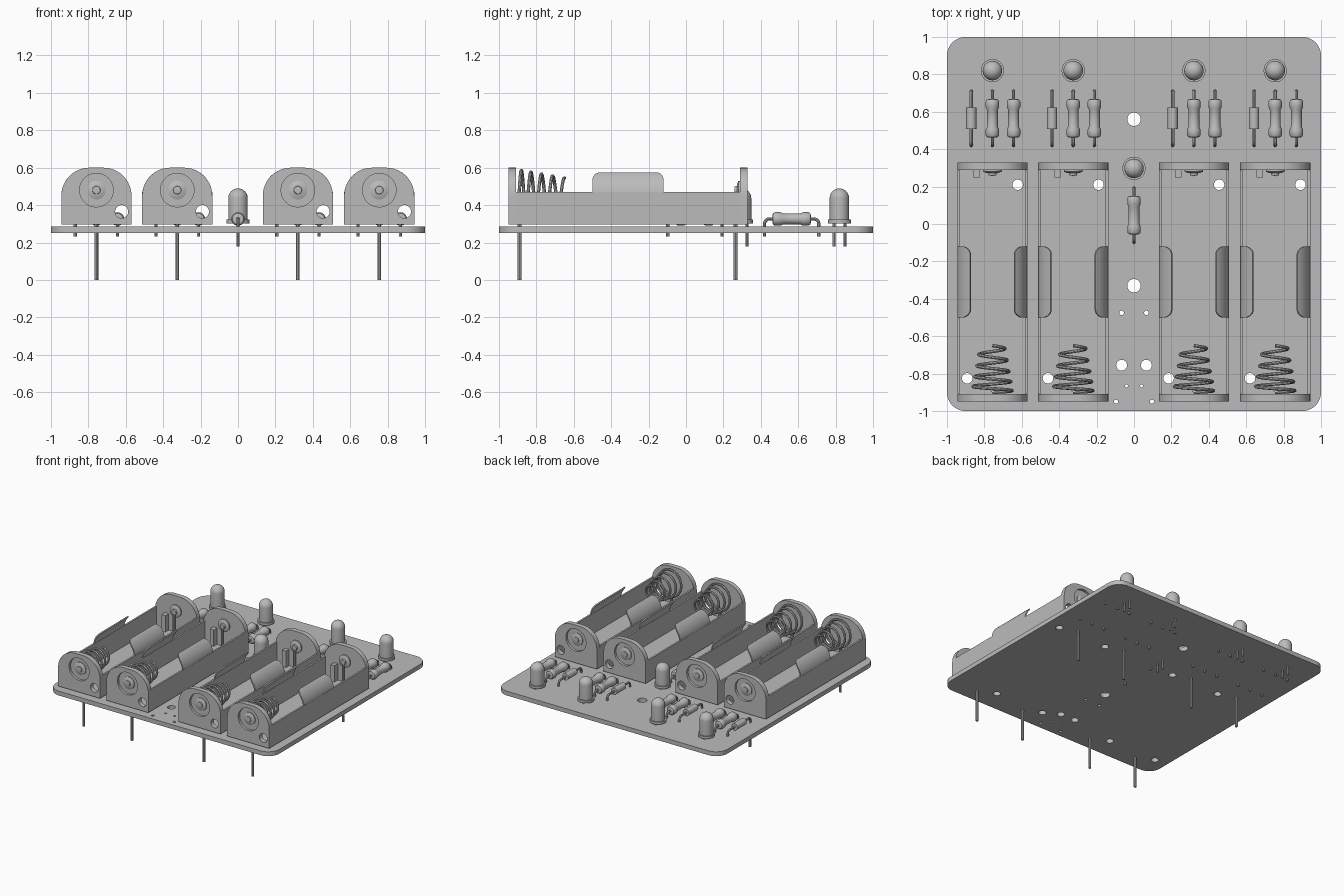
import bpy, bmesh, math
from mathutils import Matrix, Vector

if "Cube" in bpy.data.objects:
    bpy.data.objects.remove(bpy.data.objects["Cube"])

grey = bpy.data.materials.new("plain grey")
grey.use_nodes = True
grey.diffuse_color = (0.5, 0.5, 0.5, 1)
grey.node_tree.nodes["Principled BSDF"].inputs["Base Color"].default_value = (0.5, 0.5, 0.5, 1)

COL = bpy.context.scene.collection
BAYS = (-0.757, -0.325, 0.32, 0.755)   # centre line of each battery bay
HALF, BASE, RIM, AXIS = 0.1875, 0.295, 0.47, 0.48
FRONT, BACK, PLATE = -0.948, 0.328, 0.038
parts = []


def add(name, bm):
    mesh = bpy.data.meshes.new(name)
    bmesh.ops.recalc_face_normals(bm, faces=bm.faces)
    bm.to_mesh(mesh)
    bm.free()
    mesh.materials.append(grey)
    ob = bpy.data.objects.new(name, mesh)
    COL.objects.link(ob)
    parts.append(ob)
    return ob


def bake(ob):
    """Replace an object's data with its evaluated mesh."""
    bpy.context.view_layer.update()
    mesh = bpy.data.meshes.new_from_object(ob.evaluated_get(bpy.context.evaluated_depsgraph_get()))
    new = bpy.data.objects.new(ob.name, mesh)
    name = ob.name
    if ob in parts:
        parts.remove(ob)
    bpy.data.objects.remove(ob)
    new.name = name
    if not mesh.materials:
        mesh.materials.append(grey)
    COL.objects.link(new)
    parts.append(new)
    return new


def box(name, lo, hi):
    bm = bmesh.new()
    lo, hi = Vector(lo), Vector(hi)
    bmesh.ops.create_cube(bm, size=1, matrix=Matrix.Translation((lo + hi) / 2) @ Matrix.Diagonal((*(hi - lo), 1)))
    return add(name, bm)


def prism(name, points, direction):
    """Extrude a closed outline."""
    bm = bmesh.new()
    face = bm.faces.new([bm.verts.new(p) for p in points])
    grown = bmesh.ops.extrude_face_region(bm, geom=[face])["geom"]
    bmesh.ops.translate(bm, verts=[v for v in grown if isinstance(v, bmesh.types.BMVert)], vec=direction)
    return add(name, bm)


def lathe(name, profile, origin, along_y=False, sides=32):
    """Spin (radius, height) pairs round z, or round y."""
    bm = bmesh.new()
    rings = []
    for r, h in profile:
        ring = []
        for i in range(sides):
            a = math.tau * i / sides
            u, v = r * math.cos(a), r * math.sin(a)
            ring.append(bm.verts.new(Vector((u, h, v) if along_y else (u, v, h)) + Vector(origin)))
        rings.append(ring)
    for a, b in zip(rings, rings[1:]):
        for i in range(sides):
            j = (i + 1) % sides
            bm.faces.new((a[i], a[j], b[j], b[i]))
    bm.faces.new(rings[0])
    bm.faces.new(rings[-1])
    return add(name, bm)


def wire(name, points, radius):
    curve = bpy.data.curves.new(name, "CURVE")
    curve.dimensions = "3D"
    curve.bevel_depth, curve.bevel_resolution, curve.use_fill_caps = radius, 2, True
    spline = curve.splines.new("POLY")
    spline.points.add(len(points) - 1)
    for p, co in zip(spline.points, points):
        p.co = (*co, 1)
    ob = bpy.data.objects.new(name, curve)
    COL.objects.link(ob)
    return bake(ob)


def drill(ob, holes, along_y=False):
    """Cut cylinders given as (centre, radius, length)."""
    bm = bmesh.new()
    turn = Matrix.Rotation(math.pi / 2, 4, "X") if along_y else Matrix()
    for centre, r, length in holes:
        bmesh.ops.create_cone(bm, cap_ends=True, segments=32, radius1=r, radius2=r, depth=length,
                              matrix=Matrix.Translation(centre) @ turn)
    cutter = add("cutter", bm)
    parts.remove(cutter)
    cutter.hide_render = True
    mod = ob.modifiers.new("holes", "BOOLEAN")
    mod.operation, mod.solver, mod.object = "DIFFERENCE", "EXACT", cutter
    done = bake(ob)
    bpy.data.objects.remove(cutter)
    return done


def arc(cx, cy, r, start, end, n=12):
    return [(cx + r * math.cos(math.radians(start + (end - start) * i / n)),
             cy + r * math.sin(math.radians(start + (end - start) * i / n))) for i in range(n + 1)]


# Circuit board with rounded corners and drilled holes
outline = (arc(0.9, 0.9, 0.1, 0, 90) + arc(-0.9, 0.9, 0.1, 90, 180)
           + arc(-0.9, -0.9, 0.1, 180, 270) + arc(0.9, -0.9, 0.1, 270, 360))
board = prism("board", [(x, y, 0.25) for x, y in outline], (0, 0, 0.035))
holes = [(0, 0.56, 0.036), (0, -0.33, 0.036)]
for s in (-1, 1):
    holes += [(s * 0.066, -0.755, 0.029), (s * 0.066, -0.475, 0.012),
              (s * 0.04, -0.865, 0.008), (s * 0.096, -0.95, 0.011)]
for c in BAYS:
    holes += [(c + 0.135, 0.21, 0.028), (c - 0.135, -0.825, 0.028)]
drill(board, [((x, y, 0.27), r, 0.2) for x, y, r in holes])


def battery_bay():
    # Floor and side walls
    floor = box("bay_floor", (-HALF, FRONT, BASE), (HALF, BACK, BASE + 0.012))
    drill(floor, [((0.135, 0.21, BASE), 0.028, 0.2), ((-0.135, -0.825, BASE), 0.028, 0.2)])
    for s, side in ((1, "left"), (-1, "right")):
        xs = sorted((s * HALF, s * (HALF - 0.014)))
        box(side + "_wall", (xs[0], FRONT + PLATE, BASE), (xs[1], BACK - PLATE, RIM))
        # Curved retaining tab with rounded upper corners
        bm = bmesh.new()
        rows = []
        for i in range(13):
            z = RIM - 0.005 + 0.11 * math.sin(i / 12 * math.pi / 2)
            x = HALF - 0.15 + math.sqrt(0.15 ** 2 - (z - 0.45) ** 2)
            up = max(0, z - 0.535)
            half = 0.19 - 0.04 + math.sqrt(max(0, 0.04 ** 2 - up ** 2))
            rows.append([bm.verts.new((s * x, -0.31 + e * half, z)) for e in (-1, 1)])
        for a, b in zip(rows, rows[1:]):
            bm.faces.new((a[0], a[1], b[1], b[0]) if s > 0 else (a[1], a[0], b[0], b[1]))
        tab = add(side + "_tab", bm)
        # Thicken toward the battery
        solid = tab.modifiers.new("thickness", "SOLIDIFY")
        solid.thickness, solid.offset = 0.01, -1
        bake(tab)
    # Arched end plates with a recessed rivet and a wire hole
    arch = [(-HALF, BASE), (HALF, BASE)] + arc(HALF - 0.15, 0.45, 0.15, 0, 90) + arc(0.15 - HALF, 0.45, 0.15, 90, 180)
    for name, y, out in (("front", FRONT, -1), ("back", BACK, 1)):
        start = y if out < 0 else y - PLATE
        plate = prism(name + "_plate", [(x, start, z) for x, z in arch], (0, PLATE, 0))
        drill(plate, [((0.135, y, 0.365), 0.035, 0.2), ((0, y, AXIS), 0.09, 0.04)], True)
        lathe(name + "_rivet", [(r, out * h) for r, h in ((0.05, -0.024), (0.05, -0.014), (0.035, -0.008),
              (0.022, -0.006), (0.02, -0.001), (0.012, 0))], (0, y, AXIS), True)
    # Conical spring with its long pin
    coil = []
    for i in range(145):
        t = i / 144
        a = math.tau * 4.5 * t - math.pi / 2
        r = 0.105 - 0.04 * max(0, t - 0.15) / 0.85
        coil.append((r * math.cos(a), -0.9 + 0.25 * t ** 1.15, AXIS + r * math.sin(a)))
    wire("spring", coil, 0.009)
    wire("spring_pin", [(0, -0.89, 0), (0, -0.89, AXIS - 0.1)], 0.01)
    # Rear contact with its pin and side strip
    lathe("contact_button", [(0.05, 0.292), (0.05, 0.28), (0.035, 0.274), (0.022, 0.272), (0.02, 0.26)],
          (0, 0, AXIS), True)
    wire("contact_pin", [(0, 0.265, 0), (0, 0.265, AXIS - 0.02)], 0.01)
    box("contact_strip", (-0.1, 0.248, BASE), (-0.066, 0.292, 0.44))


def lamp(y):
    # Domed indicator lamp with two legs
    dome = arc(0, 0.437, 0.052, 0, 86, 10)
    lathe("lamp", [(0.062, 0.303), (0.062, 0.322), (0.052, 0.322)] + dome, (0, y, 0))
    for s in (-1, 1):
        wire("lamp_leg", [(0, y + s * 0.03, 0.18), (0, y + s * 0.03, 0.31)], 0.008)


def axial_part(name, x, y, profile):
    # Lying component with leads bent down through the board
    lathe(name, profile, (x, y, 0.326), True, 24)
    path = []
    for s in (-1, 1):
        bend = arc(0.12, 0.301, 0.025, 90, 0, 5) + [(0.145, 0.232)]
        leg = [(x, y + s * u, z) for u, z in bend]
        path = leg[::-1] if s < 0 else path + leg
    wire(name + "_lead", path, 0.0085)


RESISTOR = [(0.018, -0.103), (0.03, -0.1), (0.036, -0.09), (0.036, -0.06), (0.029, -0.045)]
RESISTOR += [(r, -h) for r, h in reversed(RESISTOR)]
DIODE = [(0.027, -0.058), (0.027, 0.058)]


def station():
    battery_bay()
    lamp(0.82)
    axial_part("diode", -0.113, 0.565, DIODE)
    for x in (0, 0.113):
        axial_part("resistor", x, 0.565, RESISTOR)


# One station, then linked copies on the other centre lines
first = len(parts)
station()
for ob in parts[first:]:
    ob.location.x = BAYS[0]
    for c in BAYS[1:]:
        twin = ob.copy()
        twin.location.x = c
        COL.objects.link(twin)
        parts.append(twin)

# Central lamp and resistor
lamp(0.297)
axial_part("centre_resistor", 0, 0.047, RESISTOR)

bpy.ops.object.select_all(action="DESELECT")
for ob in parts:
    ob.select_set(True)
bpy.context.view_layer.objects.active = parts[0]
bpy.ops.object.shade_smooth_by_angle(angle=math.radians(35))
